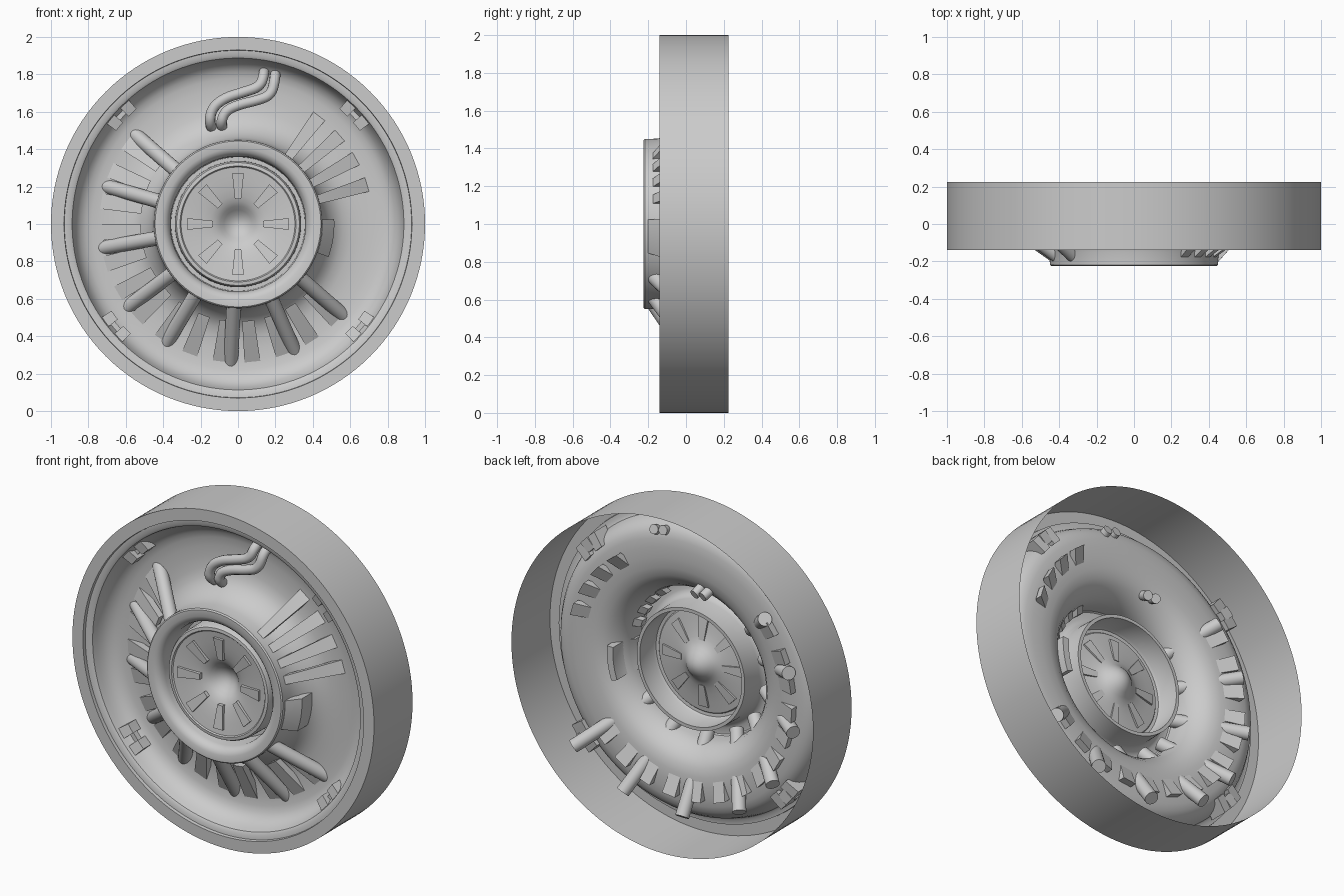
import bpy, bmesh, math
from mathutils import Vector

if "Cube" in bpy.data.objects:
    bpy.data.objects.remove(bpy.data.objects["Cube"])


def polar(r, y, deg, side=0.0):
    """Point at radius r and depth y on the wheel, shifted sideways along the rim."""
    a = math.radians(deg)
    return Vector((r * math.cos(a) - side * math.sin(a), y,
                   1 + r * math.sin(a) + side * math.cos(a)))


def finish(bm, name, angle=35):
    bmesh.ops.recalc_face_normals(bm, faces=bm.faces[:])
    me = bpy.data.meshes.new(name)
    bm.to_mesh(me)
    bm.free()
    ob = bpy.data.objects.new(name, me)
    bpy.context.collection.objects.link(ob)
    bpy.ops.object.select_all(action='DESELECT')
    ob.select_set(True)
    bpy.context.view_layer.objects.active = ob
    bpy.ops.object.shade_smooth_by_angle(angle=math.radians(angle))
    return ob


def lathe(name, profile, n=128):
    bm = bmesh.new()
    rings = []
    for r, y in profile:
        if r == 0:
            rings.append([bm.verts.new((0, y, 1))] * n)
        else:
            rings.append([bm.verts.new(polar(r, y, 360 * i / n)) for i in range(n)])
    for a, b in zip(rings, rings[1:]):
        for i in range(n):
            j = (i + 1) % n
            quad = [a[i], a[j], b[j], b[i]]
            bm.faces.new(list(dict.fromkeys(quad)))
    return finish(bm, name)


def bar(name, deg, start, end, w0, w1, thick):
    """Tapered radial bar between two (r, y) points."""
    bm = bmesh.new()
    ends = []
    for (r, y), w in ((start, w0), (end, w1)):
        ends.append([bm.verts.new(polar(r, y + dy * thick / 2, deg, s * w / 2))
                     for s, dy in ((-1, -1), (1, -1), (1, 1), (-1, 1))])
    a, b = ends
    bm.faces.new(a)
    bm.faces.new(b)
    for i in range(4):
        j = (i + 1) % 4
        bm.faces.new((a[i], a[j], b[j], b[i]))
    return finish(bm, name)


def tube(name, p, q, rad):
    bpy.ops.mesh.primitive_cylinder_add(vertices=24, radius=rad, depth=(q - p).length,
                                        location=(p + q) / 2)
    ob = bpy.context.object
    ob.name = name
    ob.rotation_euler = (q - p).to_track_quat('Z', 'Y').to_euler()
    bpy.ops.object.shade_smooth_by_angle(angle=math.radians(40))


def arc_block(name, a0, a1, section, n=10):
    """Curved block: an (r, y) section swept along the wheel's circumference."""
    bm = bmesh.new()
    secs = [[bm.verts.new(polar(r, y, a0 + (a1 - a0) * i / n)) for r, y in section]
            for i in range(n + 1)]
    m = len(section)
    for a, b in zip(secs, secs[1:]):
        for i in range(m):
            j = (i + 1) % m
            bm.faces.new((a[i], a[j], b[j], b[i]))
    bm.faces.new(secs[0])
    bm.faces.new(secs[-1])
    finish(bm, name)


# Open-backed outer rim, bowl and rounded hub ring in one sheet
lathe("rim_and_bowl", [
    (1, .225), (1, -.14), (.93, -.14), (.928, -.12), (.9, -.118), (.887, -.11),
    (.878, -.08), (.866, -.05), (.845, -.02), (.815, 0), (.78, .01), (.73, .014),
    (.67, .015), (.61, .01), (.56, -.002), (.52, -.027), (.49, -.06), (.465, -.1),
    (.452, -.15), (.45, -.218), (.443, -.225), (.405, -.225), (.385, -.216),
    (.37, -.2), (.362, -.175), (.358, -.045), (.338, -.045), (.336, -.17), (.328, -.185),
    (.31, -.187)])

# Dished centre plate with a soft conical dimple
lathe("centre_plate", [
    (.31, -.187), (.304, -.18), (.29, -.178), (.24, -.172), (.19, -.163), (.15, -.154),
    (.12, -.143), (.095, -.127), (.075, -.107), (.05, -.088), (.025, -.077), (0, -.073)])

# Eight tapered inserts in the centre plate
for i in range(8):
    bar("plate_insert", 45 * i, (.135, -.158), (.27, -.178), .034, .062, .026)

# Round spokes piercing the bowl
for deg, end in ((139, .74), (164, .75), (190, .77), (217, .79), (239, .81),
                 (267, .82), (294, .84), (319, .87)):
    tube("spoke", polar(.41, -.18, deg), polar(end, .05 + (end - .74) * .6, deg), .039)

# Flat slats on the upper right
for deg in (17, 29, 41, 53):
    bar("slat", deg, (.42, -.175), (.74, .05), .045, .08, .045)

# Low ribs between the spokes, showing through the bowl at their outer ends
for i in range(14):
    bar("rib", 144 + 13.2 * i, (.52, -.06), (.74, .035), .065, .085, .045)

# Curved sloping tab at the right of the hub
arc_block("hub_tab", -20, 3, [(.44, -.2), (.452, -.2), (.515, -.13), (.515, .015),
                              (.475, .015), (.475, -.1), (.44, -.15)])

# Paired clips at four places around the rim
for deg in (43, 137, 220, 320):
    for s in (-1, 1):
        d = deg + s * 3.6
        arc_block("rim_clip", d - 2, d + 2, [(.82, -.075), (.91, -.1), (.91, .01), (.82, .025)], 3)
    arc_block("rim_clip_base", deg - 2, deg + 2, [(.84, -.05), (.91, -.05), (.91, .02), (.84, .02)], 3)

# Two wavy pipes at the top of the bowl
for pts in ([(.14, .02, 1.82), (.14, -.04, 1.805), (.12, -.06, 1.735), (.03, -.06, 1.705),
             (-.07, -.06, 1.675), (-.14, -.06, 1.62), (-.155, -.055, 1.53), (-.13, .03, 1.495)],
            [(.2, .02, 1.81), (.2, -.04, 1.79), (.18, -.06, 1.69), (.1, -.06, 1.66),
             (.01, -.06, 1.64), (-.07, -.06, 1.605), (-.095, -.055, 1.53), (-.075, .03, 1.495)]):
    cu = bpy.data.curves.new("wavy_pipe", 'CURVE')
    cu.dimensions = '3D'
    cu.bevel_depth = .028
    cu.bevel_resolution = 4
    cu.use_fill_caps = True
    cu.resolution_u = 8
    sp = cu.splines.new('NURBS')
    sp.points.add(len(pts) - 1)
    for p, c in zip(sp.points, pts):
        p.co = (*c, 1)
    sp.order_u = 3
    sp.use_endpoint_u = True
    bpy.context.collection.objects.link(bpy.data.objects.new("wavy_pipe", cu))
